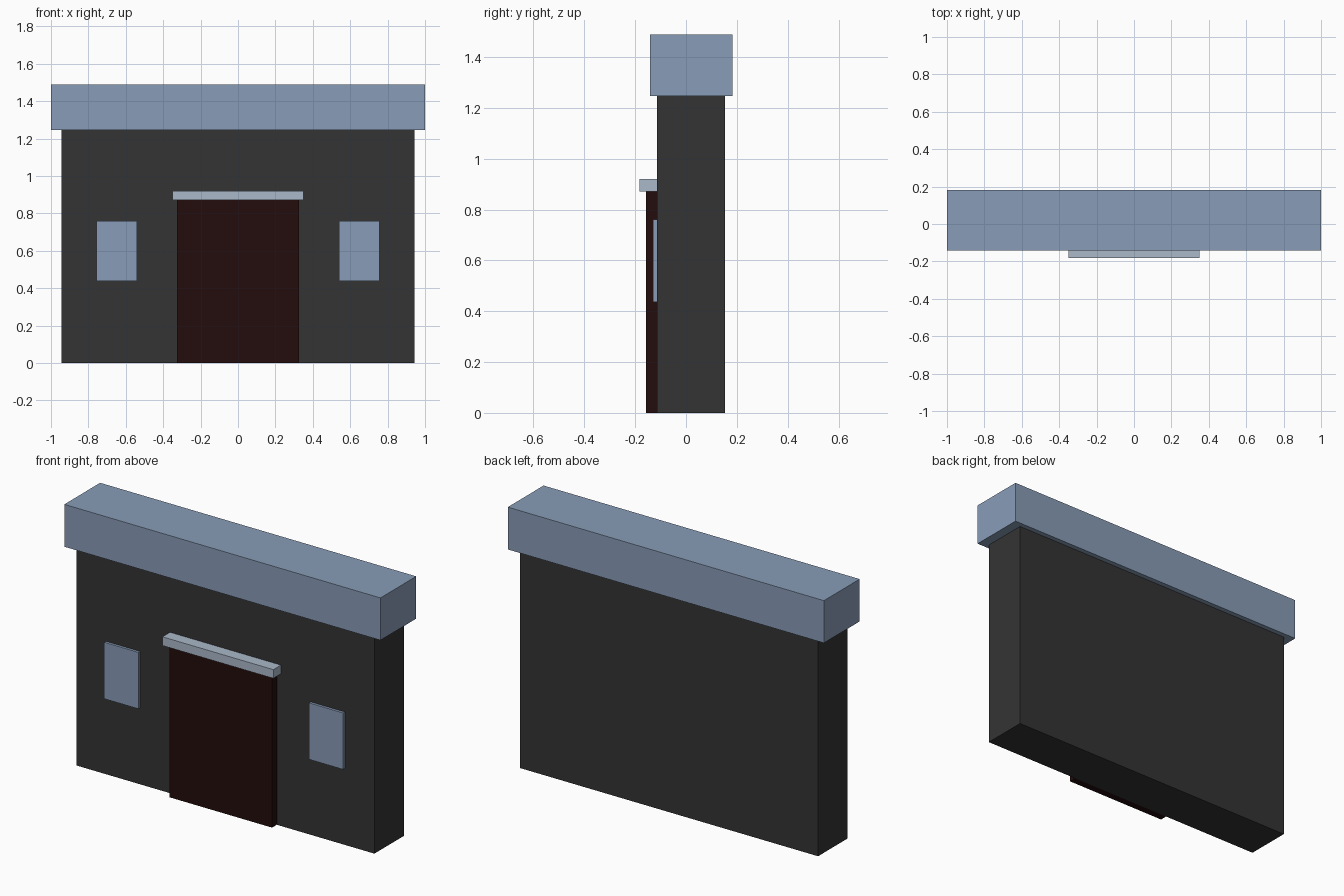
import bpy
import bmesh
from mathutils import Vector

default = bpy.data.objects.get("Cube")
if default:
    bpy.data.objects.remove(default, do_unlink=True)


def material(name, rgb):
    mat = bpy.data.materials.new(name)
    mat.use_nodes = True
    color = (*rgb, 1.0)
    mat.diffuse_color = color
    for node in mat.node_tree.nodes:
        if node.type == 'BSDF_PRINCIPLED':
            node.inputs["Base Color"].default_value = color
    return mat


def box(name, low, high, mat):
    """Box between two opposite corners."""
    low, high = Vector(low), Vector(high)
    bm = bmesh.new()
    bmesh.ops.create_cube(bm, size=1)
    bmesh.ops.scale(bm, vec=high - low, verts=bm.verts)
    mesh = bpy.data.meshes.new(name)
    bm.to_mesh(mesh)
    bm.free()
    mesh.materials.append(mat)
    obj = bpy.data.objects.new(name, mesh)
    obj.location = (low + high) / 2
    bpy.context.collection.objects.link(obj)
    return obj


charcoal = material("charcoal wall", (0.034, 0.034, 0.034))
slate_blue = material("slate blue", (0.25, 0.335, 0.474))
pale_blue = material("pale blue grey", (0.402, 0.479, 0.584))
dark_maroon = material("dark maroon", (0.017, 0.004, 0.004))

WALL_FRONT = -0.114

# Main wall and the overhanging cap
box("wall", (-0.943, WALL_FRONT, 0), (0.943, 0.153, 1.246), charcoal)
box("roof_cap", (-1, -0.141, 1.246), (1, 0.182, 1.488), slate_blue)

# Door and the canopy over it
box("door", (-0.325, -0.157, 0), (0.325, WALL_FRONT, 0.87), dark_maroon)
box("door_canopy", (-0.351, -0.182, 0.87), (0.351, WALL_FRONT, 0.92), pale_blue)

# Matching windows on both sides of the door
for side, x in (("left", 0.648), ("right", -0.648)):
    box(side + "_window", (x - 0.108, -0.129, 0.437), (x + 0.108, WALL_FRONT, 0.76), slate_blue)
